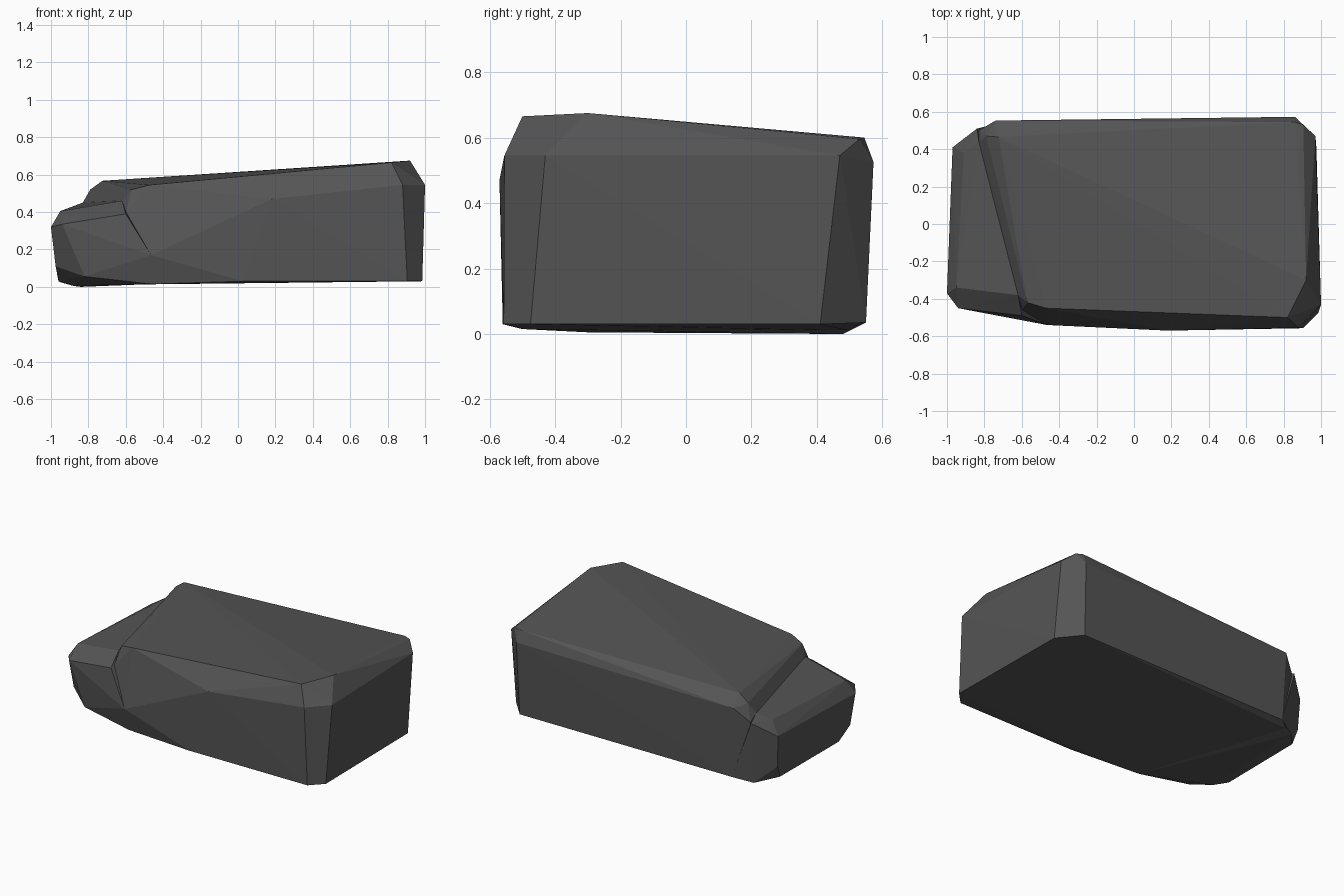
import bpy, bmesh

if "Cube" in bpy.data.objects:
    bpy.data.objects.remove(bpy.data.objects["Cube"])

stone = bpy.data.materials.new("dark grey stone")
stone.diffuse_color = (0.09, 0.09, 0.09, 1)
stone.use_nodes = True
stone.node_tree.nodes["Principled BSDF"].inputs["Base Color"].default_value = stone.diffuse_color


def hull(name, points):
    """Flat-faced block spanning a few corner points."""
    bm = bmesh.new()
    for p in points:
        bm.verts.new(p)
    res = bmesh.ops.convex_hull(bm, input=bm.verts)
    loose = [v for v in bm.verts if not v.link_faces]
    bmesh.ops.delete(bm, geom=loose, context='VERTS')
    bmesh.ops.recalc_face_normals(bm, faces=bm.faces)
    me = bpy.data.meshes.new(name)
    bm.to_mesh(me)
    bm.free()
    me.materials.append(stone)
    ob = bpy.data.objects.new(name, me)
    bpy.context.collection.objects.link(ob)
    return ob


# main block: sloping top, chamfered corners, slanted left end
main = hull("rock_body", [
    (-.47, -.45, .545), (.82, -.50, .665), (.92, -.30, .675), (.905, .53, .595),
    (.86, .545, .60), (-.725, .465, .567),                               # top
    (.88, -.555, .545), (.18, -.57, .47), (-.465, -.54, .17),            # front
    (.03, -.56, .03), (.905, -.557, .03),
    (1, -.43, .545), (.985, -.475, .03), (.97, .47, .545), (.975, .41, .03),  # right
    (.86, .573, .525), (.85, .55, .035), (-.74, .553, .50), (-.72, .54, .03),  # back
    (-.57, -.42, .52), (-.60, -.46, .39), (-.62, -.38, .46),             # left
    (-.79, .47, .52), (-.83, .44, .45), (-.83, .50, .41),
    (-.46, -.50, .015), (-.78, .50, .01)])

# lower ledge on the left
ledge = hull("rock_ledge", [
    (-.95, -.34, .405), (-.62, -.38, .46), (-.83, .44, .45), (-.91, .38, .405),
    (-.94, -.45, .335), (-.60, -.49, .39), (-1, -.37, .32), (-.97, .41, .32),
    (-.84, .51, .41), (-.82, -.455, .055), (-.975, -.35, .11), (-.96, .40, .11),
    (-.96, -.25, .03), (-.95, .36, .025), (-.88, -.30, .005), (-.84, .48, 0),
    (-.465, -.54, .17), (-.46, -.50, .015), (-.72, .54, .03), (-.40, .0, .10)])

# fuse both into one rock
union = main.modifiers.new("fuse", 'BOOLEAN')
union.operation = 'UNION'
union.solver = 'EXACT'
union.object = ledge
bpy.context.view_layer.objects.active = main
main.select_set(True)
bpy.ops.object.modifier_apply(modifier=union.name)
bpy.data.objects.remove(ledge)
main.name = "rock"
